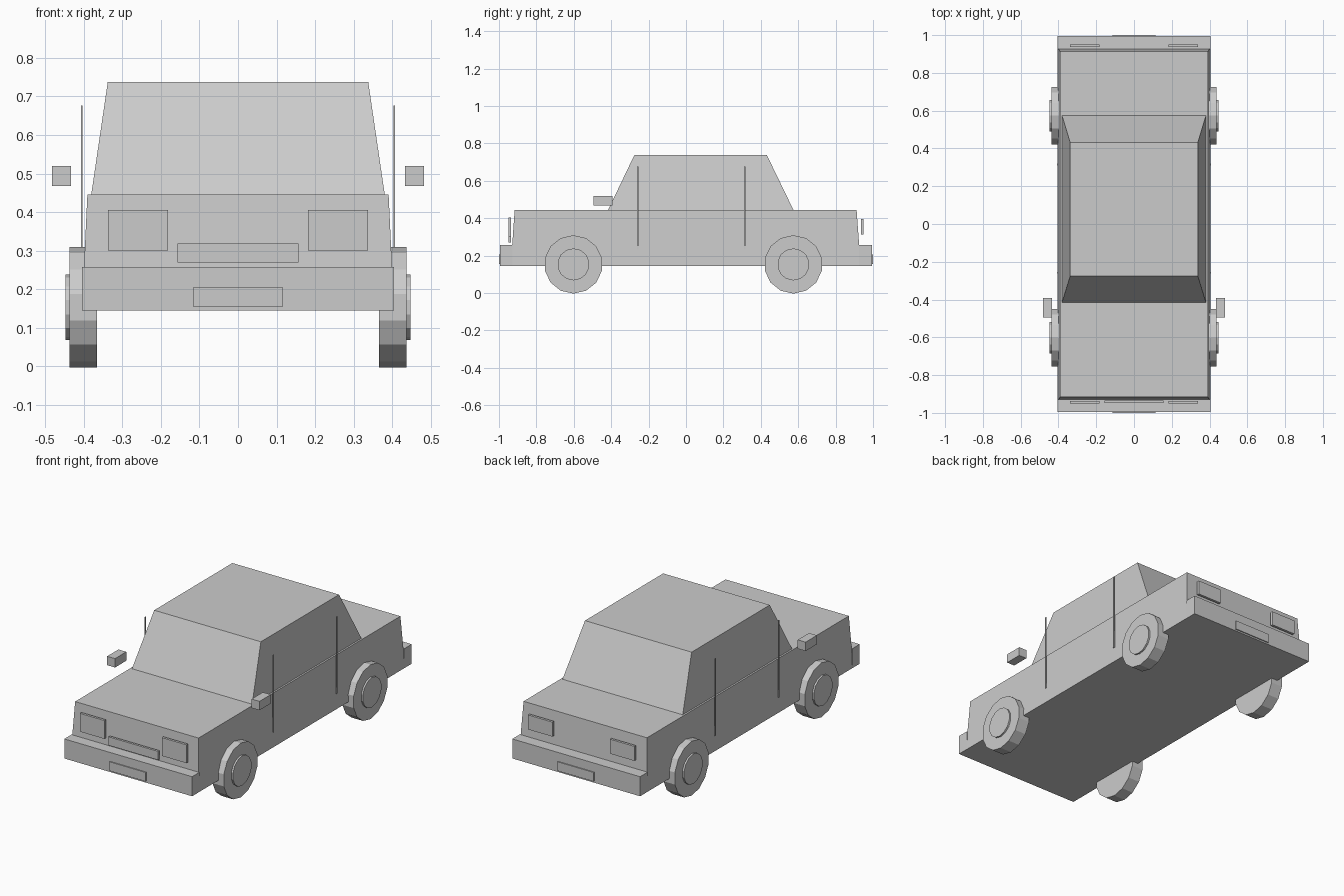
import bpy
import bmesh
from math import pi
from mathutils import Matrix, Vector

old = bpy.data.objects.get("Cube")
if old:
    bpy.data.objects.remove(old)

GREY = (0.6, 0.6, 0.6, 1)
paint = bpy.data.materials.new("plain grey")
paint.use_nodes = True
paint.diffuse_color = GREY
paint.node_tree.nodes["Principled BSDF"].inputs["Base Color"].default_value = GREY


def finish(name, bm):
    mesh = bpy.data.meshes.new(name)
    bmesh.ops.recalc_face_normals(bm, faces=bm.faces)
    bm.to_mesh(mesh)
    bm.free()
    mesh.materials.append(paint)
    obj = bpy.data.objects.new(name, mesh)
    bpy.context.collection.objects.link(obj)
    return obj


def tapered_box(name, z0, z1, bottom, top):
    """Box whose bottom and top are (half width, front y, back y)."""
    bm = bmesh.new()
    bmesh.ops.create_cube(bm, size=2)
    for v in bm.verts:
        half, front, back = top if v.co.z > 0 else bottom
        v.co = Vector((v.co.x * half, back if v.co.y > 0 else front, z1 if v.co.z > 0 else z0))
    return finish(name, bm)


def box(name, x, y, z):
    """Box from three (low, high) ranges."""
    bm = bmesh.new()
    bmesh.ops.create_cube(bm, size=1)
    size = [r[1] - r[0] for r in (x, y, z)]
    centre = [sum(r) / 2 for r in (x, y, z)]
    bmesh.ops.transform(bm, matrix=Matrix.Translation(centre) @ Matrix.Diagonal((*size, 1)), verts=bm.verts)
    return finish(name, bm)


def pair(name, x, y, z):
    """Matching boxes on the left (+x) and right (-x)."""
    box("left_" + name, x, y, z)
    box("right_" + name, (-x[1], -x[0]), y, z)


def disc(name, x0, x1, y, z, radius, sides=14):
    """Flat-sided cylinder lying along x."""
    bm = bmesh.new()
    bmesh.ops.create_cone(bm, cap_ends=True, segments=sides, radius1=radius, radius2=radius, depth=abs(x1 - x0))
    # turn so that a flat rests on the ground
    turn = Matrix.Rotation(pi / 2, 4, "Y") @ Matrix.Rotation(pi / 2, 4, "Z")
    bmesh.ops.transform(bm, matrix=Matrix.Translation(((x0 + x1) / 2, y, z)) @ turn, verts=bm.verts)
    return finish(name, bm)


# Body and cabin
tapered_box("body", 0.145, 0.445, (0.405, -0.937, 0.934), (0.391, -0.916, 0.912))
tapered_box("cabin", 0.445, 0.738, (0.381, -0.416, 0.574), (0.338, -0.276, 0.432))

# Bumpers and number plates
WIDE, PLATE = (-0.405, 0.405), (-0.115, 0.115)
box("front_bumper", WIDE, (-0.994, -0.928), (0.145, 0.257))
box("rear_bumper", WIDE, (0.926, 0.994), (0.145, 0.257))
box("front_plate", PLATE, (-1.0, -0.992), (0.154, 0.206))
box("rear_plate", PLATE, (0.992, 1.0), (0.154, 0.206))

# Lights and grille
LAMP = (0.182, 0.338)
pair("headlight", LAMP, (-0.95, -0.936), (0.3, 0.405))
pair("tail_light", LAMP, (0.936, 0.95), (0.313, 0.396))
box("grille", (-0.157, 0.157), (-0.948, -0.935), (0.269, 0.318))

# Mirrors and door seams
pair("mirror", (0.433, 0.483), (-0.495, -0.393), (0.468, 0.519))
pair("front_door_seam", (0.404, 0.408), (-0.263, -0.255), (0.233, 0.676))
pair("rear_door_seam", (0.404, 0.408), (0.309, 0.319), (0.233, 0.676))

# Wheels with hubcaps
for side, s in (("left", 1), ("right", -1)):
    for end, y in (("front", -0.602), ("rear", 0.574)):
        disc(f"{end}_{side}_tyre", s * 0.366, s * 0.438, y, 0.153, 0.156)
        disc(f"{end}_{side}_hubcap", s * 0.40, s * 0.448, y, 0.153, 0.0855)
